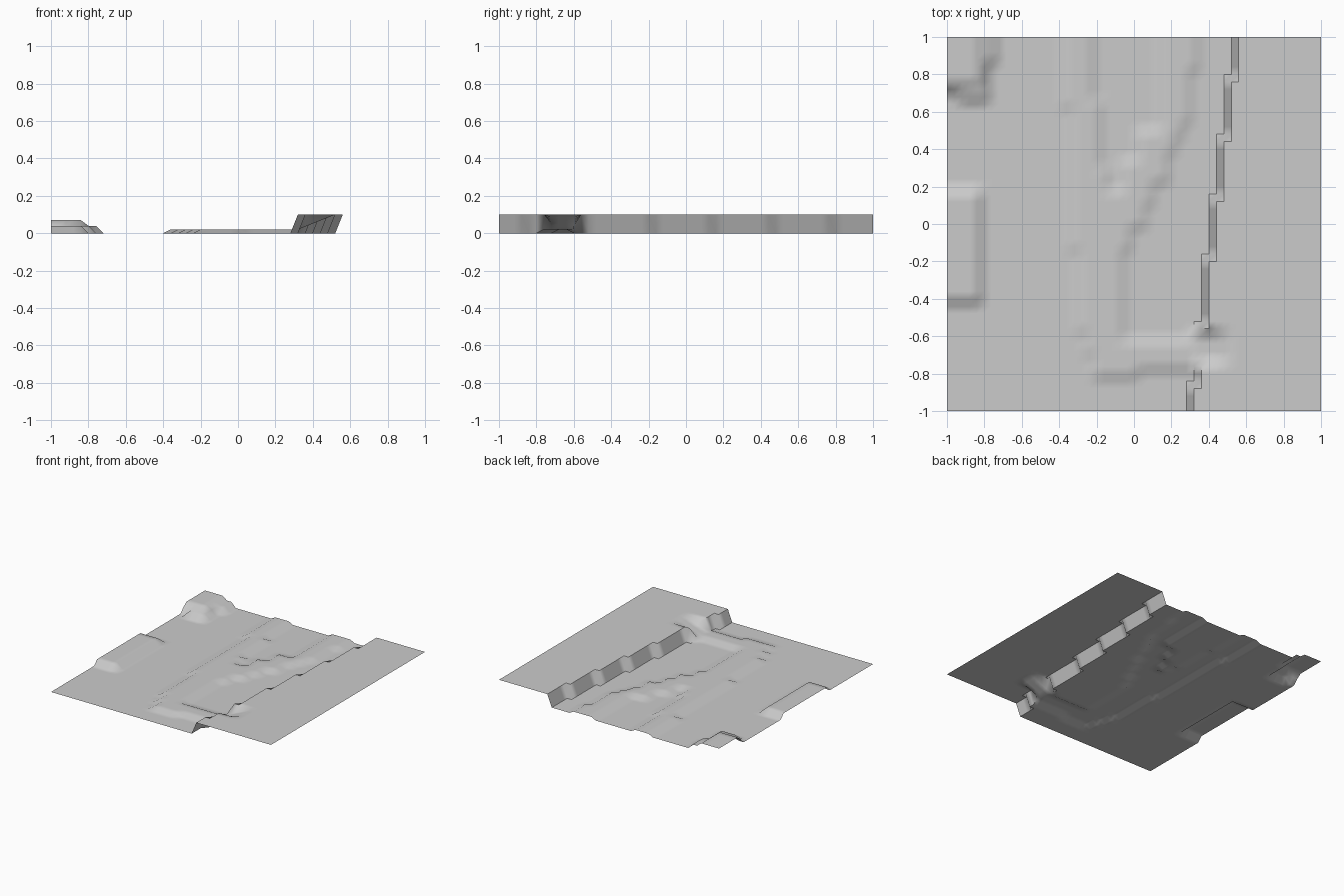
import bpy, bmesh, math

CELL = 0.04
EPS = 0.01
BANK, HILL, CREST, PLATEAU = 0.02, 0.04, 0.07, 0.10

old = bpy.data.objects.get("Cube")
if old:
    bpy.data.objects.remove(old)


def stepped(y, base, steps):
    """Edge position along x that changes each time y passes a step."""
    for start, x in steps:
        if y > start:
            base = x
    return base


def between(v, lo, hi):
    return lo - EPS < v < hi + EPS


# High ground on the right, its cliff moving one cell at each step
def cliff_top(y):
    return 0.32 + CELL * sum(y > s for s in (-0.86, -0.53, -0.18, 0.14, 0.46, 0.78))


# Low raised trail along the middle
def on_trail(x, y):
    left = stepped(y, -0.20, [(-0.70, -0.24), (-0.58, -0.28), (-0.14, -0.32), (0.62, -0.36)])
    right = stepped(y, -0.08, [(0.18, -0.16), (0.30, -0.20), (0.66, -0.24)])
    return y > -0.81 and between(x, left, right)


# Branch forking off to the back right
def on_branch(x, y):
    left = stepped(y, -0.16, [(0.18, -0.04), (0.34, 0.04), (0.50, 0.16)])
    right = stepped(y, -0.08, [(-0.14, -0.04), (-0.02, 0.04), (0.10, 0.08), (0.22, 0.16),
                               (0.38, 0.20), (0.46, 0.24), (0.54, 0.28), (0.82, 0.32)])
    return y > -0.15 and between(x, left, right)


# Spur leading to the ramp that cuts through the cliff
def on_spur(x, y):
    front = -0.80 if x < 0.02 else -0.76
    return between(x, -0.20, 0.32) and between(y, front, -0.64)


# Hills along the left edge
def hill_height(x, y):
    if x < -0.83 and between(y, -0.40, 0.16):
        return HILL
    if x < -0.83 and y > 0.75:
        return CREST
    front = 0.72 if x < -0.93 else 0.68
    side = -0.80 if y < 0.86 else -0.76
    if x < side + EPS and y > front - EPS:
        return HILL
    return 0.0


def height(x, y):
    if between(x, 0.32, 0.52) and between(y, -0.72, -0.60):
        return BANK + (PLATEAU - BANK) * (x - 0.32) / 0.20
    if x > cliff_top(y) - EPS:
        return PLATEAU
    if on_trail(x, y) or on_branch(x, y) or on_spur(x, y):
        return BANK
    return hill_height(x, y)


# Ground sheet
bm = bmesh.new()
bmesh.ops.create_grid(bm, x_segments=50, y_segments=50, size=1.0)
for v in bm.verts:
    v.co.z = height(v.co.x, v.co.y)
mesh = bpy.data.meshes.new("terrain")
bm.to_mesh(mesh)
bm.free()
terrain = bpy.data.objects.new("terrain", mesh)
bpy.context.collection.objects.link(terrain)

# Plain grey ground
grey = bpy.data.materials.new("plain grey")
grey.use_nodes = True
colour = (0.6, 0.6, 0.6, 1.0)
grey.diffuse_color = colour
grey.node_tree.nodes["Principled BSDF"].inputs["Base Color"].default_value = colour
mesh.materials.append(grey)

# Soft slopes with a crisp cliff
bpy.ops.object.select_all(action='DESELECT')
terrain.select_set(True)
bpy.context.view_layer.objects.active = terrain
bpy.ops.object.shade_smooth_by_angle(angle=math.radians(60))
